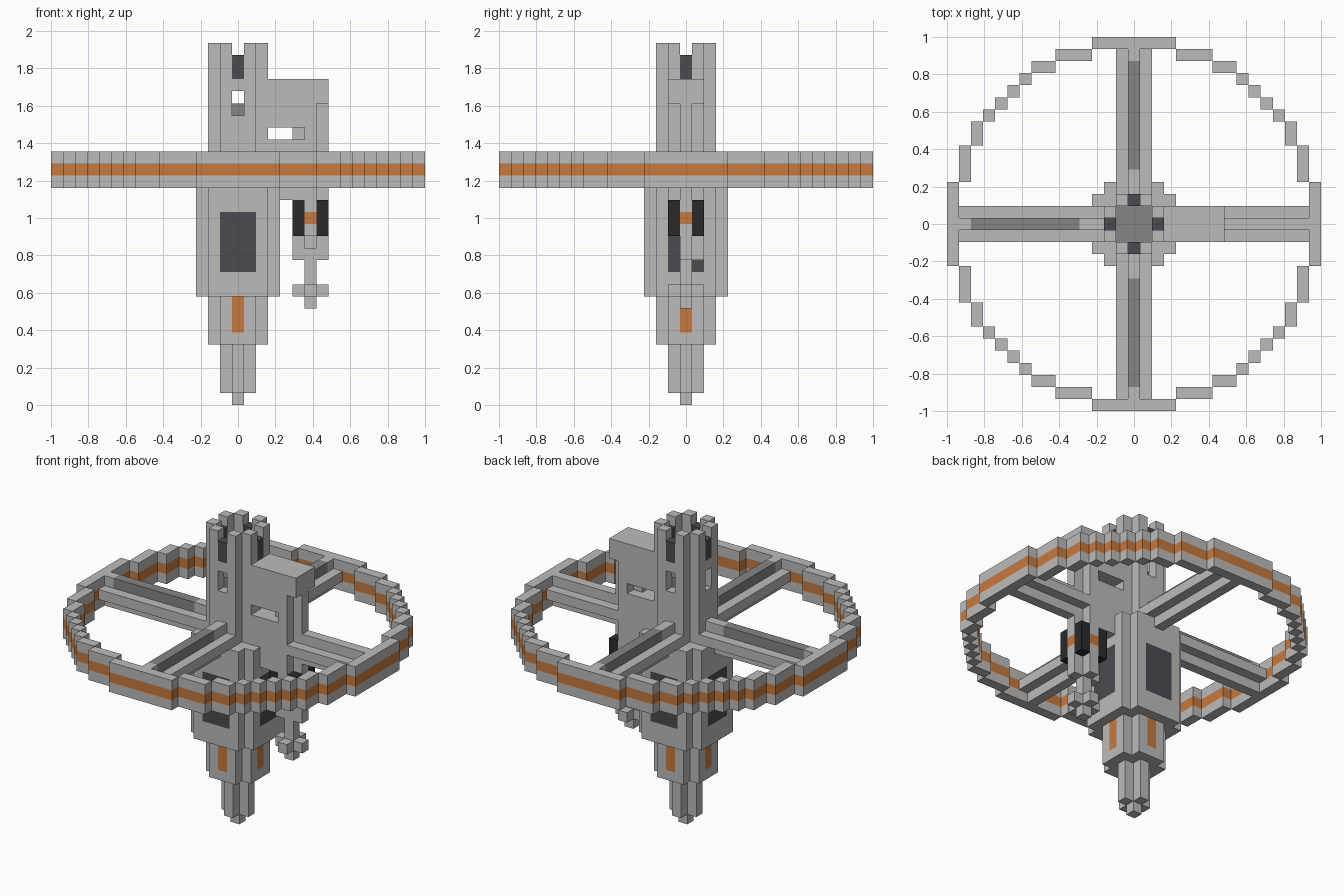
import bpy, bmesh

cube = bpy.data.objects.get("Cube")
if cube:
    bpy.data.objects.remove(cube, do_unlink=True)

U = 2 / 31  # size of one block


def material(name, rgb):
    m = bpy.data.materials.new(name)
    m.use_nodes = True
    m.diffuse_color = (*rgb, 1)
    m.node_tree.nodes["Principled BSDF"].inputs["Base Color"].default_value = (*rgb, 1)
    return m


MATS = [
    material("light_grey", (0.51, 0.50, 0.485)),
    material("mid_grey", (0.235, 0.235, 0.235)),
    material("orange", (0.57, 0.195, 0.05)),
    material("dark_grey", (0.07, 0.067, 0.078)),
    material("black", (0.023, 0.023, 0.024)),
]
LIGHT, MID, ORANGE, DARK, BLACK = range(5)
SIDES = ((1, 0), (0, 1), (-1, 0), (0, -1))
parts = {}


def box(part, x, y, z, colour=LIGHT):
    """Fill inclusive block ranges; colour None carves them away."""
    cells = parts.setdefault(part, {})
    for i in range(x[0], x[1] + 1):
        for j in range(y[0], y[1] + 1):
            for k in range(z[0], z[1] + 1):
                if colour is None:
                    cells.pop((i, j, k), None)
                else:
                    cells[i, j, k] = colour


def side_box(part, side, out, across, z, colour=LIGHT):
    """Box given by distance outwards and sideways for one of four sides."""
    dx, dy = side
    xs = sorted(dx * o - dy * a for o, a in zip(out, across))
    ys = sorted(dy * o + dx * a for o, a in zip(out, across))
    box(part, xs, ys, z, colour)


def cross(part, r, arm, z, colour=LIGHT, cx=0):
    """Square column with stepped corners."""
    box(part, (cx - r, cx + r), (-arm, arm), z, colour)
    box(part, (cx - arm, cx + arm), (-r, r), z, colour)


# Lower hull and keel
box("keel", (0, 0), (0, 0), (0, 0))
cross("keel", 1, 0, (1, 4))
cross("lower_hull", 2, 1, (5, 8))
cross("main_hull", 3, 2, (9, 18))

# Hollow tower with a grey core
cross("tower", 2, 1, (19, 29))
box("tower", (-1, 1), (-1, 1), (19, 29), None)
box("tower_core", (-1, 1), (-1, 1), (19, 24), MID)

for s in SIDES:
    side_box("lower_hull", s, (2, 2), (0, 0), (6, 8), ORANGE)
    side_box("main_hull", s, (3, 3), (-1, 1), (11, 15), DARK)
    side_box("tower", s, (2, 2), (0, 0), (29, 29), None)
    side_box("tower", s, (2, 2), (0, 0), (27, 28), DARK)
    if s != (1, 0):
        side_box("tower", s, (2, 2), (0, 0), (24, 25), None)
    # Spokes with a raised spine
    side_box("spokes", s, (3, 14), (-1, 1), (19, 19))
    side_box("spokes", s, (3, 14), (0, 0), (18, 20))
    if s != (1, 0):
        side_box("spokes", s, (5, 13), (0, 0), (20, 20), MID)

# Stepped ring with an orange band
STEPS = ((0, 3, 15), (4, 6, 14), (7, 8, 13), (9, 9, 12), (10, 10, 11))
for a, b, r in STEPS:
    for i in range(a, b + 1):
        for p, q in ((i, r), (r, i)):
            for x in (p, -p):
                for y in (q, -q):
                    box("ring", (x, x), (y, y), (18, 20))
                    box("ring", (x, x), (y, y), (19, 19), ORANGE)

# Side fin with cut corners and a slot
box("side_fin", (3, 7), (-1, 1), (17, 26))
for y in (-1, 1):
    box("side_fin", (7, 7), (y, y), (17, 24), None)
    box("side_fin", (5, 5), (y, y), (22, 22), None)
box("side_fin", (3, 4), (-1, 1), (22, 22), None)

# Pod hanging from the fin
box("pod", (5, 7), (-1, 1), (14, 16))
cross("pod", 1, 0, (15, 15), ORANGE, 6)
for x in (5, 7):
    for y in (-1, 1):
        box("pod", (x, x), (y, y), (14, 16), BLACK)
box("pod", (5, 7), (0, 0), (12, 13))
box("pod", (6, 6), (1, 1), (12, 13))
box("pod", (6, 6), (0, 0), (13, 13), None)

# Antenna under the pod
box("antenna", (6, 6), (0, 0), (8, 11))
cross("antenna", 1, 0, (9, 9), LIGHT, 6)

# Turn the blocks into meshes, keeping only exposed faces
solid = {c for cells in parts.values() for c in cells}
for name, cells in parts.items():
    bm = bmesh.new()
    verts = {}
    for cell, colour in cells.items():
        for axis in range(3):
            for sign in (-1, 1):
                near = list(cell)
                near[axis] += sign
                if tuple(near) in solid:
                    continue
                u, v = (axis + 1) % 3, (axis + 2) % 3
                loop = []
                for du, dv in ((0, 0), (1, 0), (1, 1), (0, 1))[::sign]:
                    c = list(cell)
                    c[axis] += sign > 0
                    c[u] += du
                    c[v] += dv
                    c = tuple(c)
                    if c not in verts:
                        verts[c] = bm.verts.new(((c[0] - 0.5) * U, (c[1] - 0.5) * U, c[2] * U))
                    loop.append(verts[c])
                bm.faces.new(loop).material_index = colour
    bmesh.ops.dissolve_limit(bm, angle_limit=0.01, verts=bm.verts[:],
                             edges=bm.edges[:], delimit={'MATERIAL'})
    mesh = bpy.data.meshes.new(name)
    for m in MATS:
        mesh.materials.append(m)
    bm.to_mesh(mesh)
    bm.free()
    bpy.context.collection.objects.link(bpy.data.objects.new(name, mesh))
